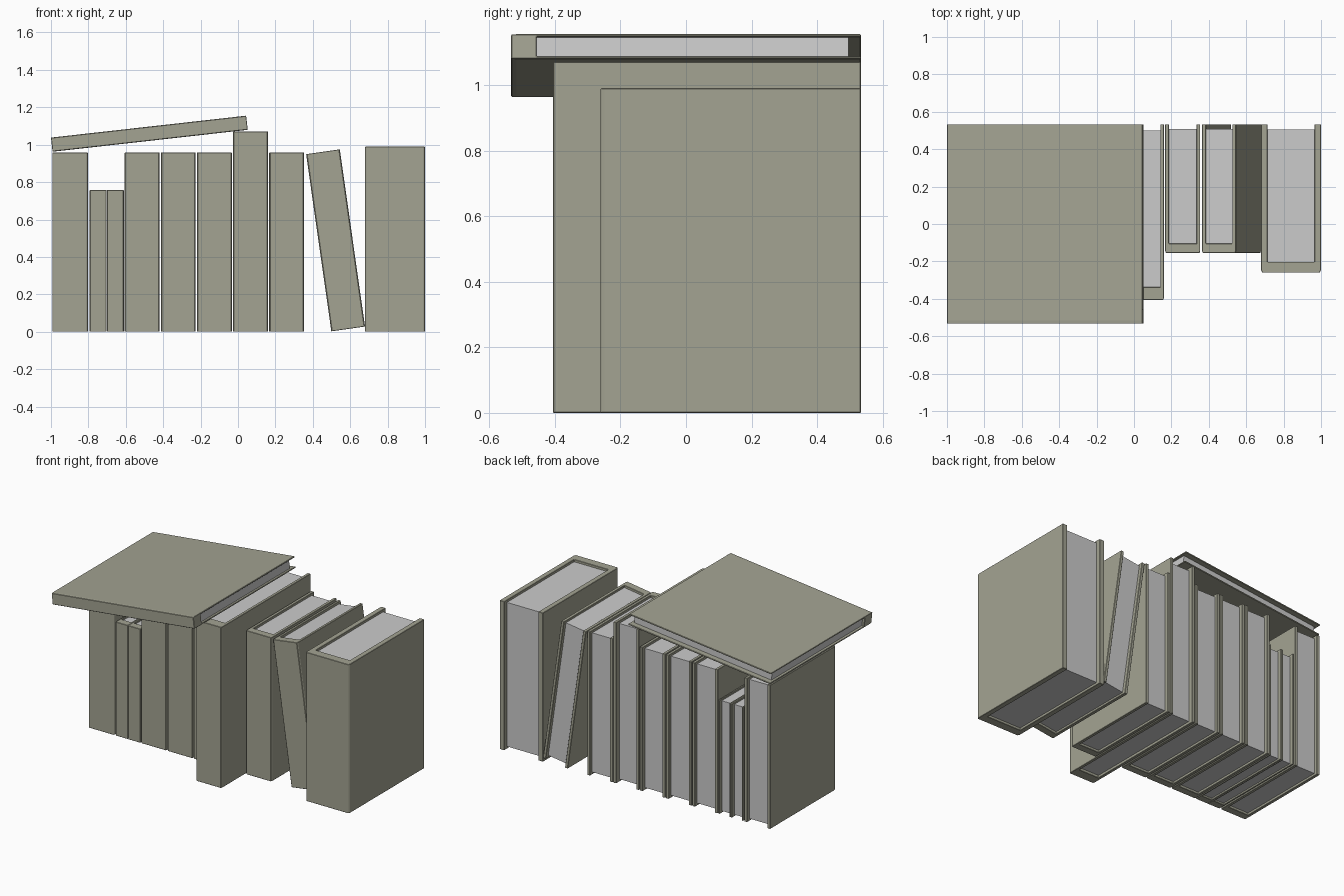
import bpy, math
from mathutils import Matrix

if "Cube" in bpy.data.objects:
    bpy.data.objects.remove(bpy.data.objects["Cube"])

cover_mat = bpy.data.materials.new("cover_cloth")
cover_mat.diffuse_color = (0.37, 0.37, 0.29, 1)
cover_mat.use_nodes = True
cover_mat.node_tree.nodes["Principled BSDF"].inputs["Base Color"].default_value = cover_mat.diffuse_color
BACK = 0.533


def prism(name, outline, z0, z1):
    """Extrude a closed counter-clockwise xy outline from z0 to z1."""
    n = len(outline)
    verts = [(x, y, z) for z in (z0, z1) for x, y in outline]
    faces = [tuple(reversed(range(n))), tuple(range(n, 2 * n))]
    faces += [(i, (i + 1) % n, n + (i + 1) % n, n + i) for i in range(n)]
    mesh = bpy.data.meshes.new(name)
    mesh.from_pydata(verts, [], faces)
    ob = bpy.data.objects.new(name, mesh)
    bpy.context.collection.objects.link(ob)
    return ob


def book(name, x, z, width, height, front, angle=0):
    """Spine faces -y, fore-edge +y; pivots about its lower left edge."""
    d = BACK - front
    t = width * 0.107                 # board thickness
    s = d * 0.073                     # spine thickness
    c = 0.02 * width                  # softened spine corners
    e = 0.015 * d
    # U-shaped cover: spine plus two boards
    cover = prism(name + "_cover", [
        (0, e), (c, 0), (width - c, 0), (width, e), (width, d),
        (width - t, d), (width - t, s), (t, s), (t, d), (0, d)], 0, height)
    cover.data.materials.append(cover_mat)
    bev = cover.modifiers.new("soft_edges", 'BEVEL')
    bev.width = 0.002
    bev.segments = 1
    bev.limit_method = 'ANGLE'
    bev.angle_limit = math.radians(60)
    # page block, set back from the cover edges
    m = 0.016 * height
    pages = prism(name + "_pages", [
        (t, s), (width - t, s), (width - t, d * 0.965), (t, d * 0.965)],
        m, height - m)
    place = Matrix.Translation((x, front, z)) @ Matrix.Rotation(math.radians(angle), 4, 'Y')
    for ob in (cover, pages):
        ob.matrix_world = place


# upright books: left x, width, height, spine y
row = [
    (-0.993, 0.190, 0.957, -0.155),
    (-0.793, 0.091, 0.757, -0.155),
    (-0.701, 0.091, 0.757, -0.155),
    (-0.606, 0.187, 0.957, -0.155),
    (-0.413, 0.187, 0.957, -0.155),
    (-0.220, 0.187, 0.957, -0.155),
    (-0.026, 0.187, 1.070, -0.405),
    (0.167, 0.187, 0.957, -0.155),
    (0.680, 0.319, 0.990, -0.260),
]
for i, (x, w, h, front) in enumerate(row):
    book(f"upright_book_{i + 1}", x, 0, w, h, front)

# leaning book
book("leaning_book", 0.499, 0.002, 0.182, 0.957, -0.155, -8.1)
# book lying across the top, sloping up to the right
book("lying_book", -1.0, 1.038, 0.076, 1.05, -0.533, 83.6)
